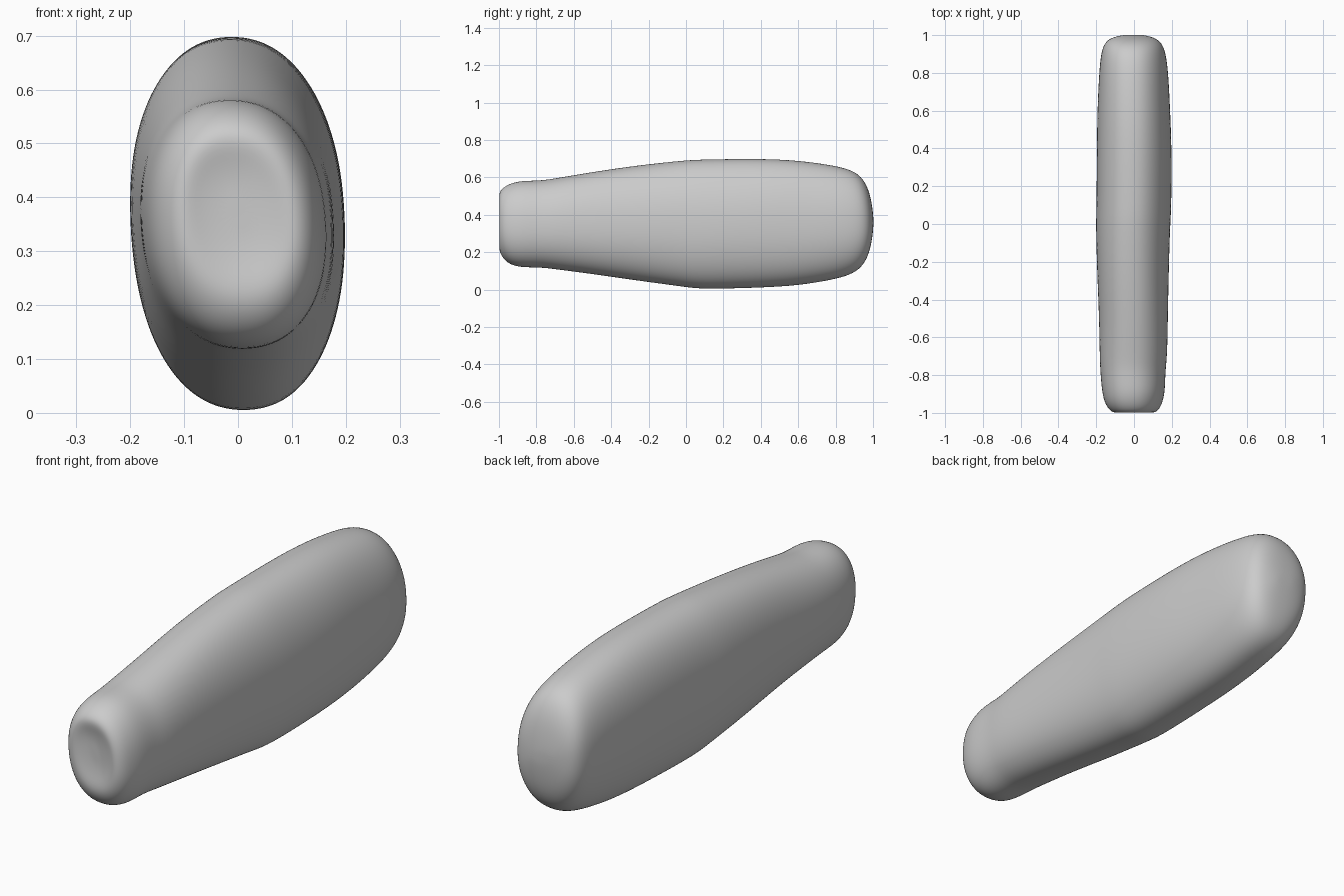
import bpy, bmesh
from math import sin, cos, pi

# Stations along the body: y, bottom z, top z, left x, right x
STATIONS = [
    (-0.986, 0.32, 0.43, -0.03, 0.03),
    (-0.992, 0.27, 0.47, -0.07, 0.07),
    (-1.003, 0.215, 0.515, -0.105, 0.105),
    (-0.98, 0.165, 0.545, -0.135, 0.135),
    (-0.94, 0.132, 0.568, -0.158, 0.152),
    (-0.88, 0.117, 0.583, -0.17, 0.165),
    (-0.78, 0.118, 0.583, -0.178, 0.166),
    (-0.70, 0.108, 0.595, -0.182, 0.176),
    (-0.50, 0.082, 0.63, -0.184, 0.18),
    (-0.25, 0.045, 0.667, -0.197, 0.183),
    (0.0, 0.012, 0.693, -0.202, 0.192),
    (0.08, 0.0, 0.697, -0.2, 0.197),
    (0.40, 0.008, 0.702, -0.197, 0.2),
    (0.60, 0.02, 0.692, -0.194, 0.192),
    (0.78, 0.05, 0.667, -0.186, 0.183),
    (0.88, 0.077, 0.643, -0.178, 0.172),
    (0.94, 0.118, 0.605, -0.165, 0.157),
    (0.975, 0.18, 0.54, -0.14, 0.13),
    (0.992, 0.25, 0.47, -0.10, 0.09),
    (1.001, 0.32, 0.40, -0.05, 0.045),
]
SEGS = 32
POWER = 2 / 2.2


def signed_power(v):
    return (abs(v) ** POWER) * (1 if v >= 0 else -1)


bm = bmesh.new()

# Rounded oval rings, leaning slightly, with faint surface ripples
rings = []
for y, z0, z1, x0, x1 in STATIONS:
    ring = []
    for i in range(SEGS):
        a = 2 * pi * i / SEGS
        u, v = signed_power(cos(a)), signed_power(sin(a))
        ripple = 1 + 0.008 * sin(17 * y + 3 * a) * (1 - y * y)
        x = (x0 + x1) / 2 + u * (x1 - x0) / 2 * ripple - 0.012 * v
        z = (z0 + z1) / 2 + v * (z1 - z0) / 2
        ring.append(bm.verts.new((x, y, z)))
    rings.append(ring)

for a, b in zip(rings, rings[1:]):
    for i in range(SEGS):
        j = (i + 1) % SEGS
        bm.faces.new((a[i], a[j], b[j], b[i]))

# Close both ends with fans
for ring, y in ((rings[0], -0.986), (rings[-1], 1.002)):
    z = sum(v.co.z for v in ring) / SEGS
    tip = bm.verts.new((0, y, z))
    for i in range(SEGS):
        bm.faces.new((ring[i], ring[(i + 1) % SEGS], tip))

bmesh.ops.recalc_face_normals(bm, faces=bm.faces)
for f in bm.faces:
    f.smooth = True
mesh = bpy.data.meshes.new("rounded_body")
bm.to_mesh(mesh)
bm.free()
body = bpy.data.objects.new("rounded_body", mesh)
bpy.context.collection.objects.link(body)
sub = body.modifiers.new("smooth", "SUBSURF")
sub.levels = sub.render_levels = 2
